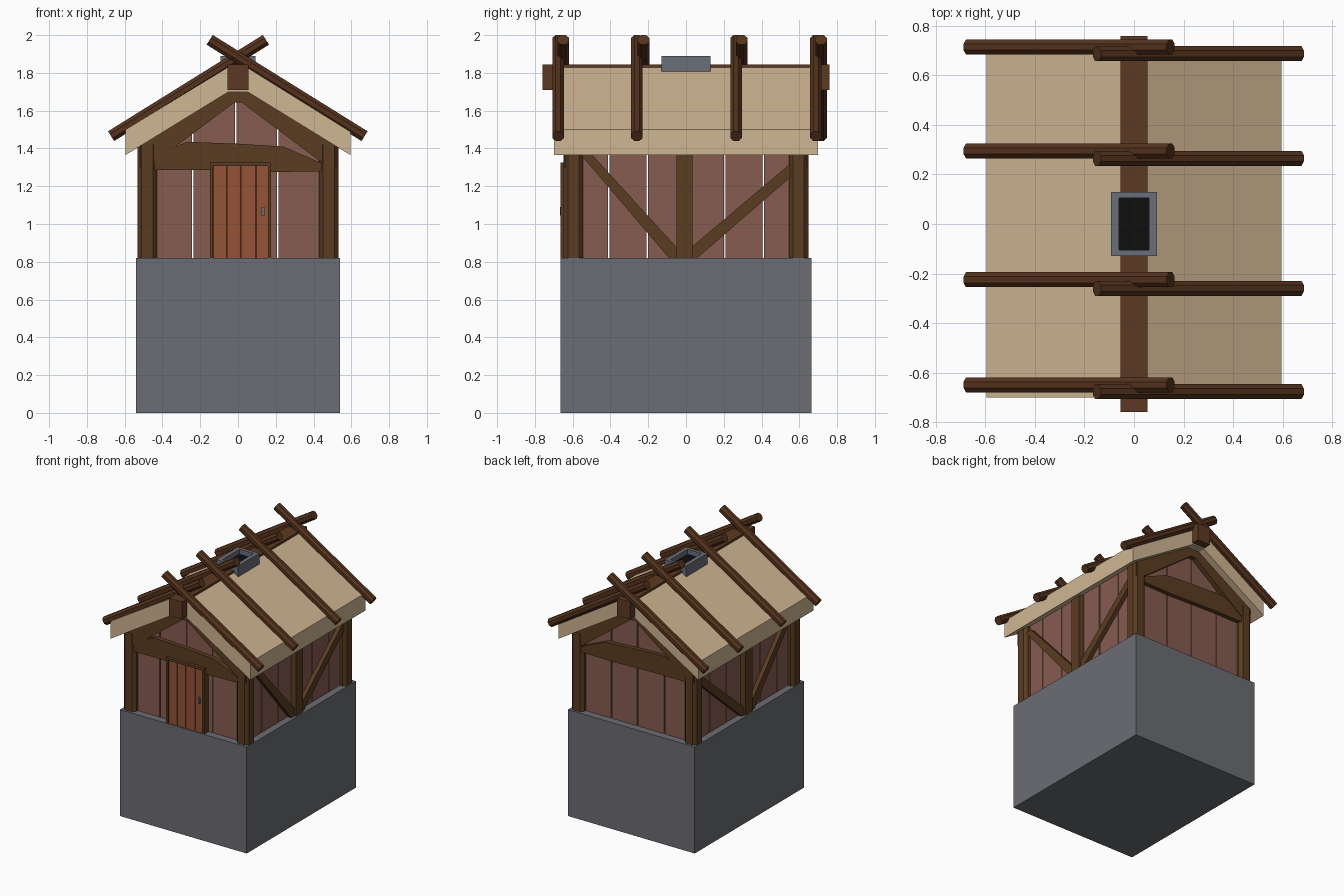
import bpy, bmesh, math
from mathutils import Vector

if "Cube" in bpy.data.objects:
    bpy.data.objects.remove(bpy.data.objects["Cube"])


def material(name, rgb):
    m = bpy.data.materials.new(name)
    lin = [(c / 255 / 12.92) if c < 11 else ((c / 255 + 0.055) / 1.055) ** 2.4 for c in rgb]
    m.diffuse_color = (*lin, 1)
    m.use_nodes = True
    m.node_tree.nodes["Principled BSDF"].inputs["Base Color"].default_value = m.diffuse_color
    return m


STONE = material("grey stone", (108, 109, 115))
CHIM = material("blue grey stone", (106, 110, 120))
WALL = material("red brown plank", (134, 92, 80))
FRAME = material("frame timber", (90, 60, 33))
POLE = material("dark pole wood", (84, 50, 28))
RIDGE = material("ridge wood", (92, 58, 34))
THATCH = material("tan thatch", (207, 182, 146))
DOOR = material("orange door wood", (147, 83, 53))
BLACK = material("soot black", (14, 14, 14))


def add(name, bm, mat):
    bmesh.ops.recalc_face_normals(bm, faces=bm.faces)
    me = bpy.data.meshes.new(name)
    bm.to_mesh(me)
    bm.free()
    me.materials.append(mat)
    ob = bpy.data.objects.new(name, me)
    bpy.context.collection.objects.link(ob)
    return ob


def prism(name, pts, axis, a, b, mat):
    """Extrude a 2D outline: axis 'y' takes (x, z), 'x' takes (y, z), 'z' takes (x, y)."""
    def at(p, d):
        return {"y": (p[0], d, p[1]), "x": (d, p[0], p[1]), "z": (p[0], p[1], d)}[axis]
    bm = bmesh.new()
    lo = [bm.verts.new(at(p, a)) for p in pts]
    hi = [bm.verts.new(at(p, b)) for p in pts]
    bm.faces.new(lo)
    bm.faces.new(hi)
    n = len(pts)
    for i in range(n):
        j = (i + 1) % n
        bm.faces.new((lo[i], lo[j], hi[j], hi[i]))
    return add(name, bm, mat)


def box(name, x0, x1, y0, y1, z0, z1, mat):
    return prism(name, [(x0, y0), (x1, y0), (x1, y1), (x0, y1)], "z", z0, z1, mat)


def pole(name, p, q, r, mat):
    """Eight-sided pole between two points."""
    p, q = Vector(p), Vector(q)
    d = (q - p).normalized()
    u = Vector((0, 1, 0))
    v = d.cross(u)
    bm = bmesh.new()
    rings = []
    for c in (p, q):
        ring = []
        for i in range(8):
            t = math.radians(22.5 + 45 * i)
            ring.append(bm.verts.new(c + r * (u * math.cos(t) + v * math.sin(t))))
        rings.append(ring)
        bm.faces.new(ring)
    for i in range(8):
        j = (i + 1) % 8
        bm.faces.new((rings[0][i], rings[0][j], rings[1][j], rings[1][i]))
    return add(name, bm, mat)


Z0 = 0.82          # top of the stone base
GAP = 0.004        # half gap between wall planks

# Stone base
box("stone_base", -0.54, 0.54, -0.665, 0.665, 0, Z0, STONE)

# Chamfered corner posts
c, h = 0.022, 0.052
octo = [(-h, -h + c), (-h + c, -h), (h - c, -h), (h, -h + c),
        (h, h - c), (h - c, h), (-h + c, h), (-h, h - c)]
for sx in (-1, 1):
    for sy in (-1, 1):
        prism("corner_post", [(sx * 0.481 + x, sy * 0.596 + y) for x, y in octo],
              "z", Z0, 1.42, FRAME)

# Side walls: planks, middle post and diagonal braces
side_edges = [-0.6, -0.41, -0.205, 0, 0.205, 0.41, 0.6]
for sx in (-1, 1):
    for a, b in zip(side_edges, side_edges[1:]):
        box("side_plank", sx * 0.455, sx * 0.487, a + GAP, b - GAP, Z0, 1.43, WALL)
    box("side_middle_post", sx * 0.455, sx * 0.53, -0.05, 0.035, Z0, 1.42, FRAME)
    prism("side_brace", [(-0.09, Z0), (-0.03, Z0), (-0.03, 0.855), (-0.5, 1.37), (-0.56, 1.37)],
          "x", sx * 0.47, sx * 0.518, FRAME)
    prism("side_brace", [(0.02, Z0), (0.06, Z0), (0.57, 1.262), (0.57, 1.335), (0.02, 0.87)],
          "x", sx * 0.47, sx * 0.518, FRAME)


# Gable walls: planks cut to the roof slope, rafters and tie beam
def slope(x):
    return 1.735 - 0.615 * abs(x)


end_edges = [-0.46, -0.24, -0.012, 0.21, 0.46]
for sy, place in ((-1, "front"), (1, "back")):
    for a, b in zip(end_edges, end_edges[1:]):
        a, b = a + GAP, b - GAP
        top = [(x, slope(x)) for x in ((b, 0, a) if a < 0 < b else (b, a))]
        prism(place + "_plank", [(a, Z0), (b, Z0)] + top, "y", sy * 0.575, sy * 0.607, WALL)
    prism(place + "_rafters",
          [(-0.52, 1.42), (-0.05, 1.71), (0.05, 1.71), (0.52, 1.42), (0.52, 1.30),
           (0.43, 1.335), (0.02, 1.643), (-0.02, 1.643), (-0.43, 1.335), (-0.52, 1.30)],
          "y", sy * 0.59, sy * 0.645, FRAME)
    prism(place + "_tie_beam",
          [(-0.47, 1.285), (-0.2, 1.287), (0.2, 1.275), (0.47, 1.28), (0.47, 1.31),
           (0.24, 1.41), (0, 1.425), (-0.27, 1.435), (-0.47, 1.35)],
          "y", sy * 0.59, sy * 0.64, FRAME)

# Door: frame, four boards and a handle
box("door_frame_left", -0.147, -0.132, -0.665, -0.6, Z0, 1.325, FRAME)
box("door_frame_right", 0.16, 0.175, -0.665, -0.6, Z0, 1.325, FRAME)
box("door_frame_top", -0.147, 0.175, -0.665, -0.6, 1.308, 1.325, FRAME)
box("door_backing", -0.135, 0.165, -0.645, -0.6, Z0, 1.31, FRAME)
door_edges = [-0.132, -0.06, 0.015, 0.095, 0.16]
for a, b in zip(door_edges, door_edges[1:]):
    box("door_board", a + 0.002, b - 0.002, -0.655, -0.64, Z0, 1.308, DOOR)
box("door_handle", 0.125, 0.14, -0.668, -0.65, 1.045, 1.09, CHIM)

# Thatch roof with upright eaves
prism("thatch_roof",
      [(-0.595, 1.365), (-0.595, 1.50), (-0.05, 1.832), (0.05, 1.832), (0.595, 1.50),
       (0.595, 1.365), (0.05, 1.70), (-0.05, 1.70)], "y", -0.70, 0.70, THATCH)

# Ridge beam
box("ridge_beam", -0.055, 0.055, -0.76, 0.76, 1.71, 1.845, RIDGE)

# Crossed roof poles, the two sides slightly offset
for yl, yr in ((-0.65, -0.677), (-0.225, -0.26), (0.295, 0.265), (0.715, 0.688)):
    pole("left_roof_pole", (-0.672, yl, 1.465), (0.148, yl, 1.975), 0.033, POLE)
    pole("right_roof_pole", (0.67, yr, 1.465), (-0.15, yr, 1.975), 0.033, POLE)

# Chimney rim with dark opening
for s in (-1, 1):
    box("chimney_side", s * 0.06, s * 0.092, -0.13, 0.13, 1.75, 1.89, CHIM)
    box("chimney_end", -0.06, 0.06, s * 0.105, s * 0.13, 1.80, 1.89, CHIM)
box("chimney_hole", -0.06, 0.06, -0.105, 0.105, 1.80, 1.852, BLACK)
